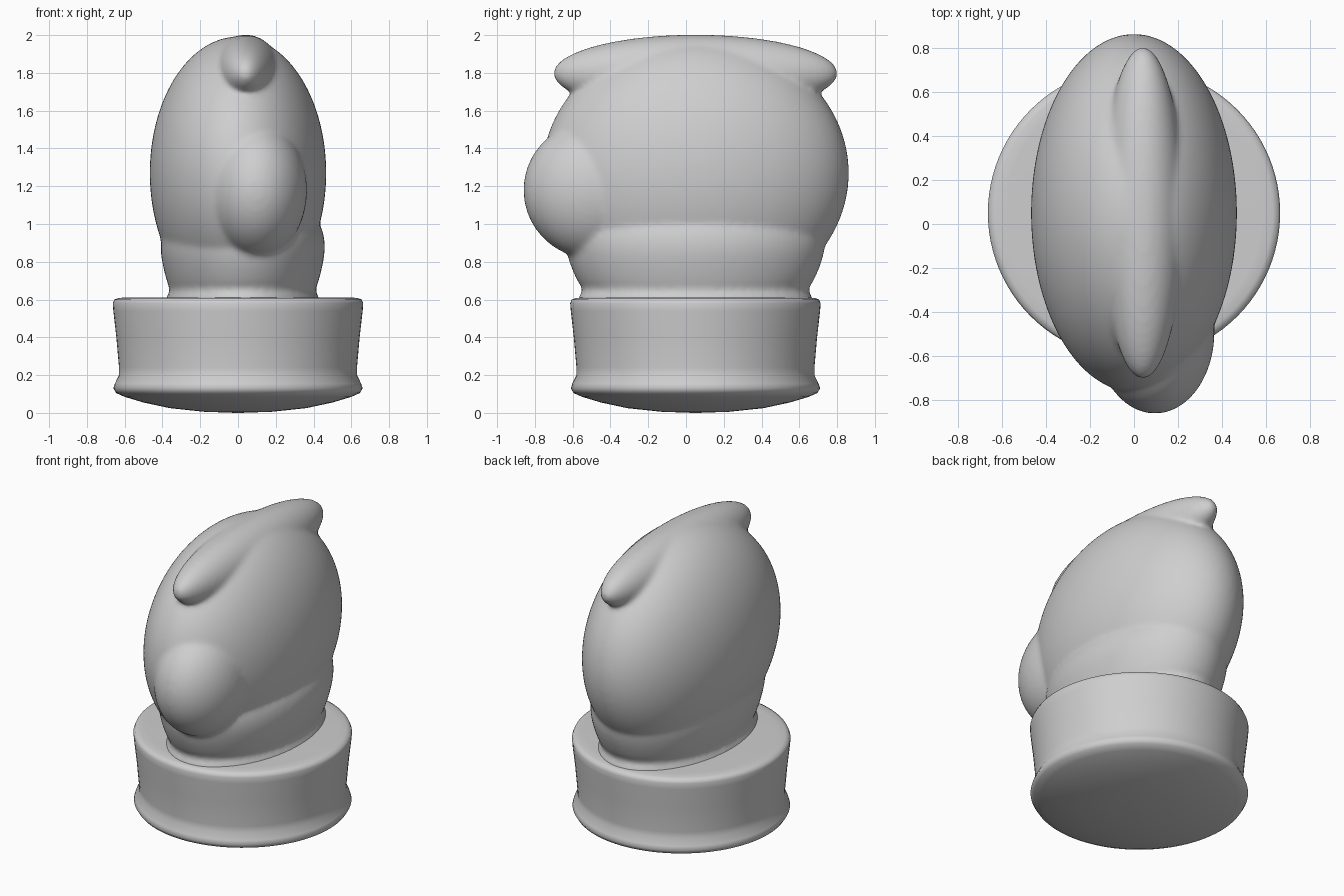
import bpy, bmesh, math
from mathutils import Matrix

if "Cube" in bpy.data.objects:
    bpy.data.objects.remove(bpy.data.objects["Cube"])

CY = 0.05  # shared centre line in y

grey = bpy.data.materials.new("plain grey")
grey.diffuse_color = (0.62, 0.62, 0.62, 1)
grey.use_nodes = True
grey.node_tree.nodes["Principled BSDF"].inputs["Base Color"].default_value = grey.diffuse_color


def loft(bm, rings, cx, cy, n=96):
    """Stack of elliptical rings (z, rx, ry), capped at both ends."""
    loops = []
    for z, rx, ry in rings:
        loops.append([bm.verts.new((cx + rx * math.cos(2 * math.pi * i / n),
                                    cy + ry * math.sin(2 * math.pi * i / n), z))
                      for i in range(n)])
    for a, b in zip(loops, loops[1:]):
        for i in range(n):
            j = (i + 1) % n
            bm.faces.new((a[i], a[j], b[j], b[i]))
    bm.faces.new(loops[0][::-1])
    bm.faces.new(loops[-1])


def ellipsoid(bm, centre, radii):
    m = Matrix.Translation(centre) @ Matrix.Diagonal((*radii, 1))
    bmesh.ops.create_uvsphere(bm, u_segments=96, v_segments=64, radius=1, matrix=m)


def finish(bm, name):
    me = bpy.data.meshes.new(name)
    bm.to_mesh(me)
    bm.free()
    me.materials.append(grey)
    ob = bpy.data.objects.new(name, me)
    bpy.context.collection.objects.link(ob)
    for p in me.polygons:
        p.use_smooth = True
    return ob


def smooth_profile(pts, steps=4):
    """Catmull-Rom through the ring list."""
    out = []
    ext = [pts[0]] + pts + [pts[-1]]
    for p0, p1, p2, p3 in zip(ext, ext[1:], ext[2:], ext[3:]):
        for s in range(steps):
            t = s / steps
            out.append(tuple(0.5 * (2 * b + (c - a) * t + (2 * a - 5 * b + 4 * c - d) * t * t
                                    + (3 * b - a - 3 * c + d) * t ** 3)
                             for a, b, c, d in zip(p0, p1, p2, p3)))
    return out + [pts[-1]]


# Round base with domed underside and small foot lip
base_profile = [(0.0, 0.01), (0.006, 0.18), (0.025, 0.36), (0.055, 0.50), (0.085, 0.60),
                (0.105, 0.645), (0.13, 0.66), (0.155, 0.652), (0.20, 0.63), (0.24, 0.63),
                (0.40, 0.644), (0.54, 0.66), (0.58, 0.663), (0.60, 0.655),
                (0.609, 0.63), (0.611, 0.58), (0.611, 0.30)]
bm = bmesh.new()
loft(bm, [(z, r, r) for z, r in base_profile], 0, CY)
finish(bm, "base")

# Body, crest, front bulge and skirt, blended into one skin
bm = bmesh.new()
ellipsoid(bm, (0, CY, 1.27), (0.467, 0.812, 0.722))
ellipsoid(bm, (0.04, CY, 1.797), (0.185, 0.753, 0.205))
ellipsoid(bm, (0.095, -0.49, 1.18), (0.27, 0.37, 0.365))
skirt = [(0.56, 0.41, 0.62), (0.61, 0.405, 0.62), (0.63, 0.39, 0.605), (0.66, 0.388, 0.60),
         (0.70, 0.402, 0.625), (0.78, 0.422, 0.66), (0.86, 0.434, 0.682), (0.93, 0.43, 0.685),
         (0.99, 0.41, 0.665), (1.04, 0.36, 0.60)]
loft(bm, smooth_profile(skirt), 0.025, CY)
body = finish(bm, "body")
rm = body.modifiers.new("blend", 'REMESH')
rm.mode = 'VOXEL'
rm.voxel_size = 0.015
rm.use_smooth_shade = True
sm = body.modifiers.new("soften", 'SMOOTH')
sm.factor = 0.5
sm.iterations = 10
